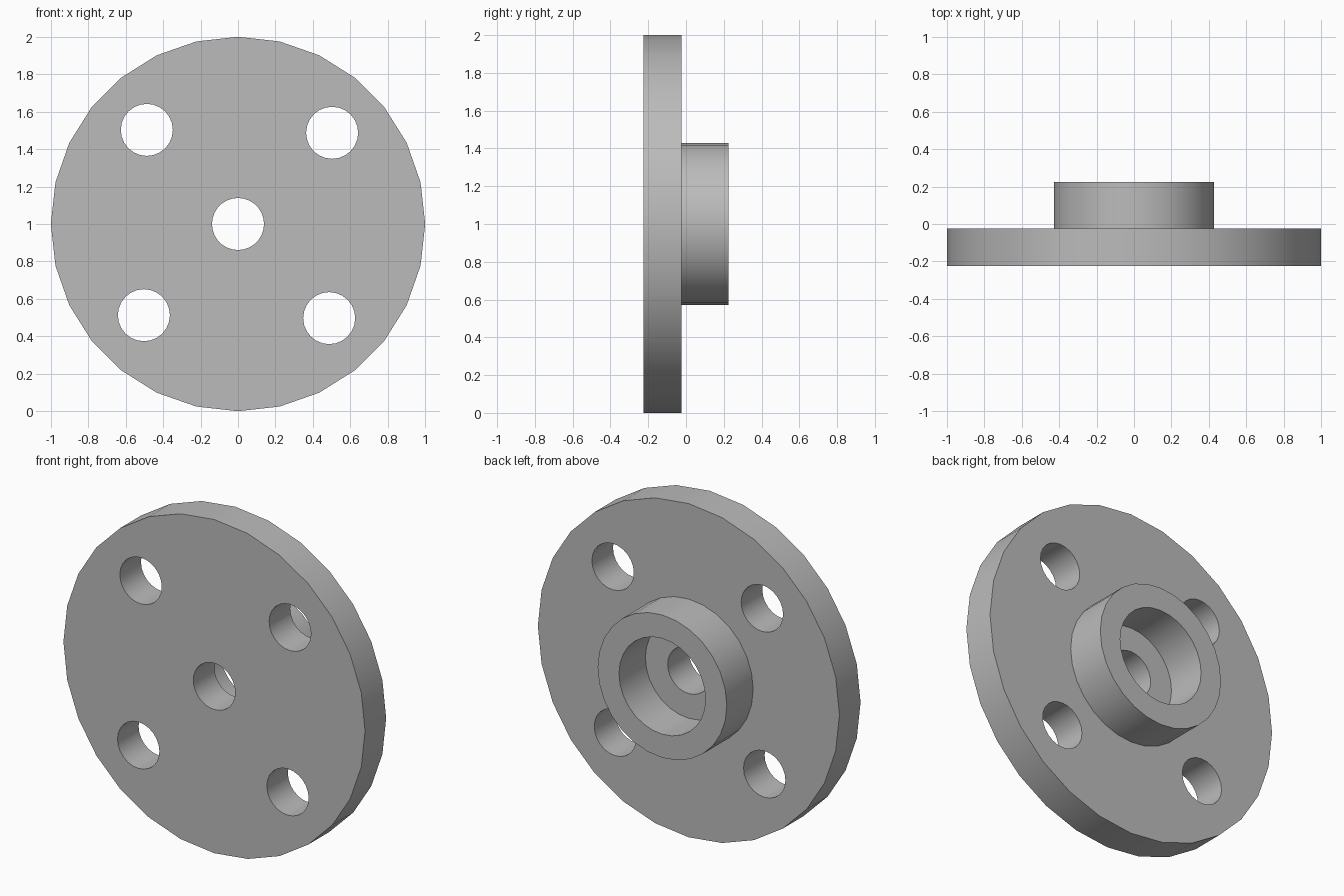
import bpy
import bmesh
from math import cos, sin, radians, tau

cube = bpy.data.objects.get("Cube")
if cube:
    bpy.data.objects.remove(cube, do_unlink=True)

# Main dimensions
FRONT, STEP, BACK = -0.225, -0.025, 0.225
PLATE_R, HUB_R, SOCKET_R, HOLE_R = 1.0, 0.428, 0.287, 0.139
BOLT_CIRCLE, BOLT_ANGLE = 0.70, radians(44.1)

grey = bpy.data.materials.new("plain grey")
grey.use_nodes = True
colour = (0.5, 0.5, 0.5, 1)
grey.diffuse_color = colour
grey.node_tree.nodes["Principled BSDF"].inputs["Base Color"].default_value = colour


def lathe(name, profile, sides, centre=(0, 0, 1)):
    """Revolve a closed (radius, y) profile around the y axis."""
    bm = bmesh.new()
    rings = []
    for i in range(sides):
        a = tau * i / sides
        rings.append([bm.verts.new((r * cos(a), y, r * sin(a))) for r, y in profile])
    n = len(profile)
    for i, ring in enumerate(rings):
        after = rings[(i + 1) % sides]
        for j in range(n):
            k = (j + 1) % n
            bm.faces.new((ring[j], ring[k], after[k], after[j]))
    bmesh.ops.recalc_face_normals(bm, faces=bm.faces)
    mesh = bpy.data.meshes.new(name)
    bm.to_mesh(mesh)
    bm.free()
    mesh.materials.append(grey)
    obj = bpy.data.objects.new(name, mesh)
    obj.location = centre
    bpy.context.collection.objects.link(obj)
    return obj


# Plate, hub, socket and centre bore in one turned body
flange = lathe("flange_body", [
    (HOLE_R, FRONT), (PLATE_R, FRONT), (PLATE_R, STEP), (HUB_R, STEP),
    (HUB_R, BACK), (SOCKET_R, BACK), (SOCKET_R, STEP), (HOLE_R, STEP),
], 28)
bpy.context.view_layer.objects.active = flange
flange.select_set(True)

# Four bolt holes drilled through the plate
for i in range(4):
    a = BOLT_ANGLE + i * tau / 4
    bpy.ops.mesh.primitive_cylinder_add(
        vertices=24, radius=HOLE_R, depth=1, rotation=(radians(90), 0, 0),
        location=(BOLT_CIRCLE * cos(a), 0, 1 + BOLT_CIRCLE * sin(a)))
    drill = bpy.context.object
    drill.name = "bolt_hole_cutter"
    drill.hide_render = True
    drill.data.materials.append(grey)
    cut = flange.modifiers.new("bolt_hole", "BOOLEAN")
    cut.operation = "DIFFERENCE"
    cut.solver = "EXACT"
    cut.object = drill
    bpy.ops.object.select_all(action="DESELECT")
    bpy.context.view_layer.objects.active = flange
    flange.select_set(True)
    bpy.ops.object.modifier_apply(modifier=cut.name)
    bpy.data.objects.remove(drill, do_unlink=True)

# Smooth round walls with crisp rims
bpy.ops.object.shade_smooth_by_angle(angle=radians(35))
